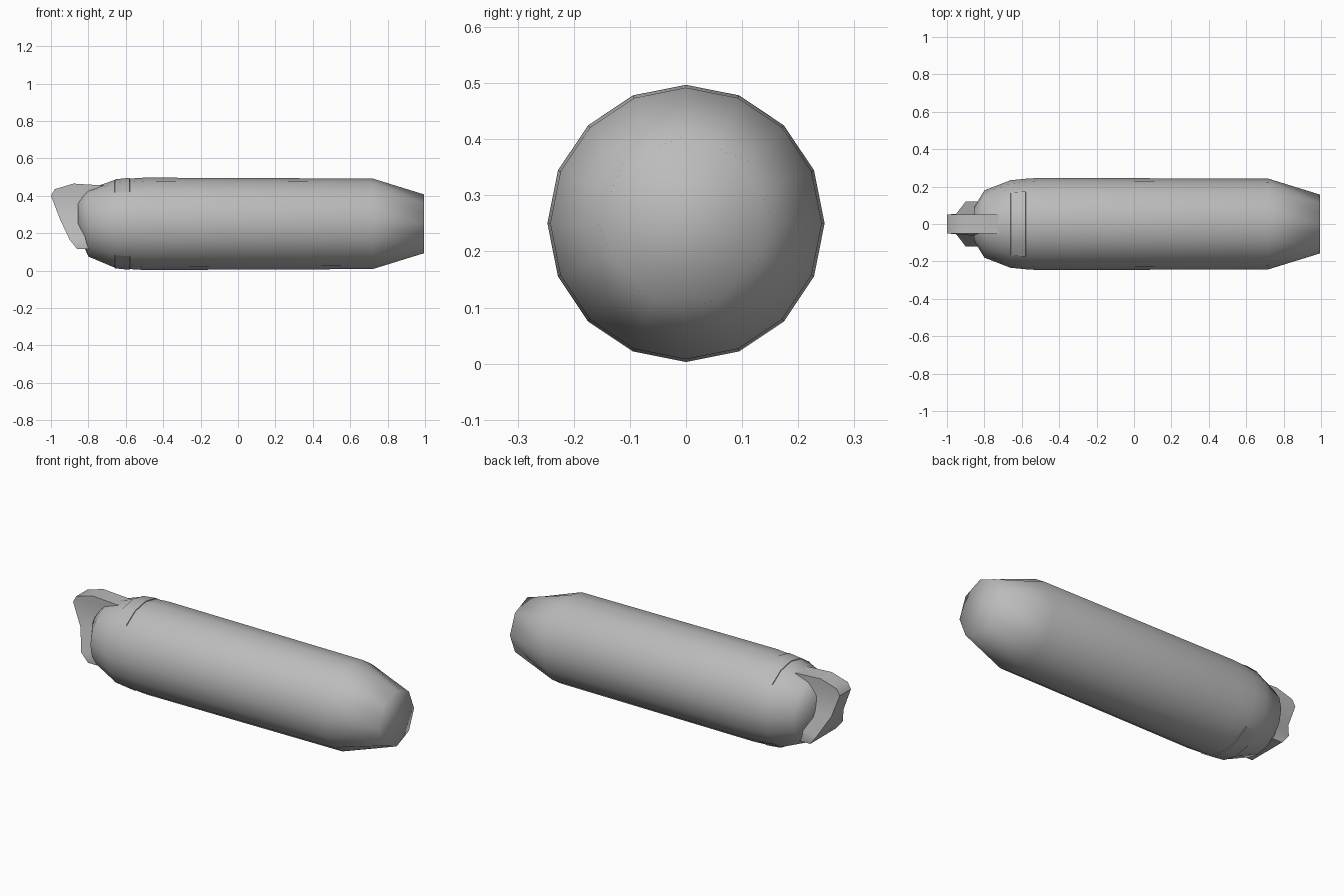
import bpy, bmesh, math

cube = bpy.data.objects.get("Cube")
if cube:
    bpy.data.objects.remove(cube)

grey = bpy.data.materials.new("plain grey")
grey.use_nodes = True
grey.diffuse_color = (0.5, 0.5, 0.5, 1)
grey.node_tree.nodes["Principled BSDF"].inputs["Base Color"].default_value = (0.5, 0.5, 0.5, 1)

MID = 0.25
SIDES = 16


def loft(name, rings, closed=True, sharp=180):
    """Skin equal-length rings of points; closed rings get end caps."""
    bm = bmesh.new()
    rows = [[bm.verts.new(p) for p in ring] for ring in rings]
    n = len(rows[0])
    for a, b in zip(rows, rows[1:]):
        for i in range(n if closed else n - 1):
            j = (i + 1) % n
            bm.faces.new((a[i], a[j], b[j], b[i]))
    if closed:
        bm.faces.new(rows[0])
        bm.faces.new(rows[-1])
    bmesh.ops.recalc_face_normals(bm, faces=bm.faces)
    mesh = bpy.data.meshes.new(name)
    bm.to_mesh(mesh)
    bm.free()
    obj = bpy.data.objects.new(name, mesh)
    bpy.context.collection.objects.link(obj)
    mesh.materials.append(grey)
    bpy.ops.object.select_all(action='DESELECT')
    obj.select_set(True)
    bpy.context.view_layer.objects.active = obj
    bpy.ops.object.shade_smooth_by_angle(angle=math.radians(sharp))
    return obj


def ring(x, r, z=MID, octagon=False, steps=range(SIDES)):
    """Cross-section of the hull; octagon flattens every other corner."""
    pts = []
    for i in steps:
        a = math.tau * i / SIDES
        k = math.cos(math.pi / 8) if octagon and i % 2 else 1
        pts.append((x, r * k * math.cos(a), z + r * k * math.sin(a)))
    return pts


# Hull: blunt nose at +x, rounded tail at -x
loft("hull", [
    ring(-0.855, 0.09, 0.29),
    ring(-0.80, 0.18, 0.255),
    ring(-0.66, 0.234),
    ring(-0.58, 0.242),
    ring(-0.50, 0.247),
    ring(0.72, 0.242),
    ring(0.995, 0.157, octagon=True),
])

# Thin raised straps on the upper and lower hull
for name, first in (("upper_strap", 2), ("lower_strap", 10)):
    steps = range(first, first + 5)
    loft(name, [ring(x, r, steps=steps) for x, r in
                ((-0.66, 0.232), (-0.658, 0.238), (-0.58, 0.246), (-0.578, 0.24))],
         closed=False, sharp=40)


# Tail: narrow fin on top, flaring into a wide foot
def slab(z_rear, z_front, x_rear, x_front, w_rear, w_front):
    return [(x_rear, -w_rear, z_rear), (x_front, -w_front, z_front),
            (x_front, w_front, z_front), (x_rear, w_rear, z_rear)]


loft("tail_fin", [
    slab(0.465, 0.455, -0.88, -0.72, 0.05, 0.05),
    slab(0.435, 0.43, -0.98, -0.72, 0.05, 0.05),
    slab(0.40, 0.40, -1.0, -0.75, 0.05, 0.05),
    slab(0.27, 0.29, -0.95, -0.78, 0.055, 0.07),
    slab(0.165, 0.19, -0.90, -0.78, 0.12, 0.12),
    slab(0.115, 0.115, -0.86, -0.78, 0.115, 0.115),
], sharp=50)
